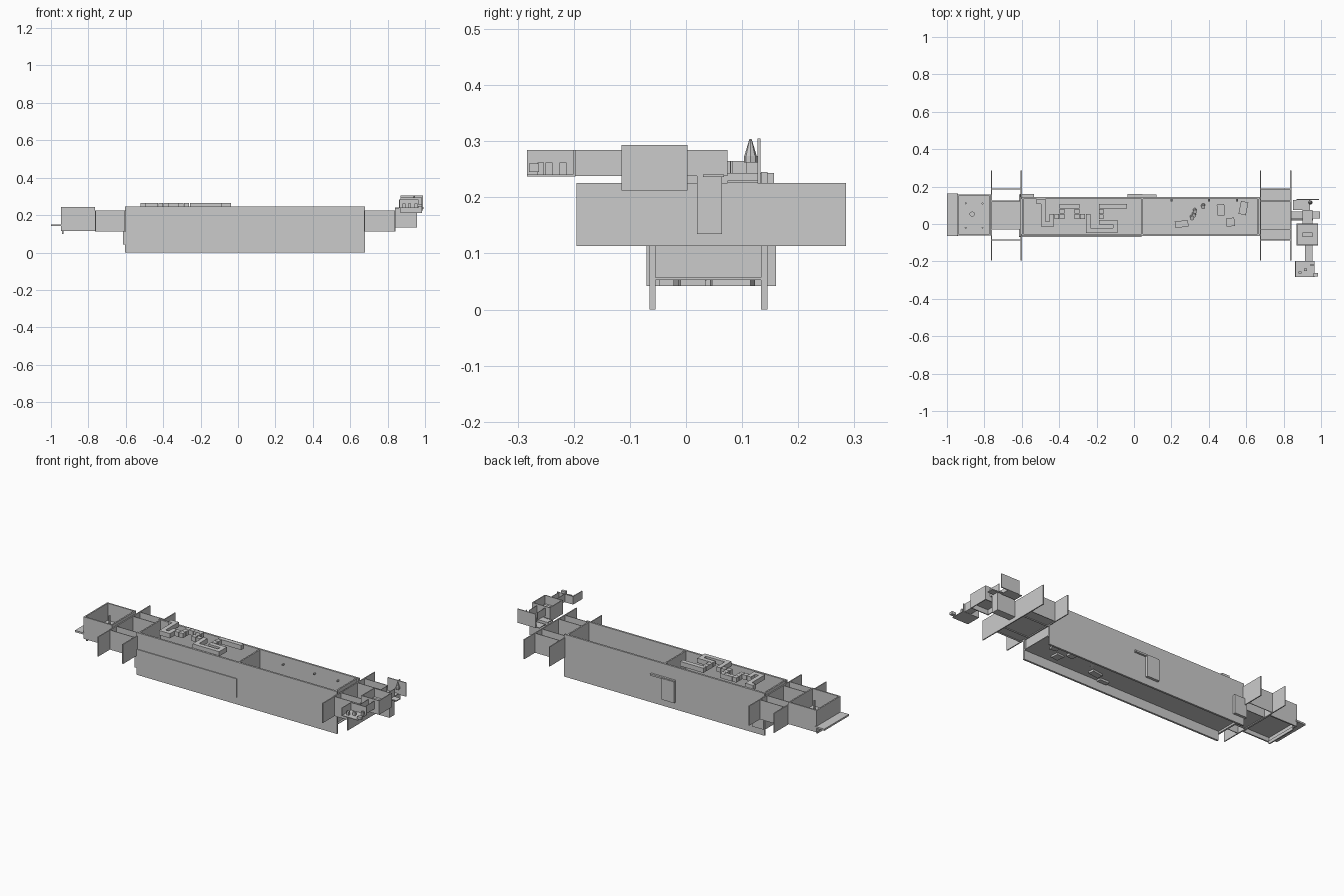
import bpy, math

def box(name, x0, x1, y0, y1, z0, z1, rot=0.0):
    bpy.ops.mesh.primitive_cube_add(size=1, location=((x0+x1)/2, (y0+y1)/2, (z0+z1)/2),
                                    rotation=(0, 0, rot))
    o = bpy.context.object
    o.name = name
    o.scale = (x1-x0, y1-y0, z1-z0)
    return o

def room(name, x0, x1, y0, y1, z0, z1, t=0.005, sides="NSEW", floor=None):
    """Open-topped room made of thin walls and a floor slab."""
    if "S" in sides: box(name+"_front_wall", x0, x1, y0, y0+t, z0, z1)
    if "N" in sides: box(name+"_back_wall", x0, x1, y1-t, y1, z0, z1)
    if "W" in sides: box(name+"_left_wall", x0, x0+t, y0, y1, z0, z1)
    if "E" in sides: box(name+"_right_wall", x1-t, x1, y0, y1, z0, z1)
    f = z0 if floor is None else floor
    box(name+"_floor", x0, x1, y0, y1, f, f+0.004)

def rod(name, x, y, z, r, h, n=8, tilt=0):
    bpy.ops.mesh.primitive_cylinder_add(vertices=n, radius=r, depth=h, location=(x, y, z),
                                        rotation=(tilt, 0, 0))
    bpy.context.object.name = name

# Long central hall, divided in two, with a low floor
room("hall", -0.605, 0.68, -0.065, 0.145, 0.0, 0.245, t=0.011, sides="NS", floor=0.053)
for x in (-0.595, 0.043, 0.665):
    box("hall_cross_wall", x-0.004, x+0.004, -0.056, 0.137, 0.055, 0.243)

# Slightly proud panels on the hall sides
box("front_side_panel", -0.615, 0.04, -0.07, -0.064, 0.042, 0.15)
box("end_panel", -0.615, -0.605, -0.07, 0.157, 0.042, 0.113)
box("back_end_panel", -0.61, -0.535, 0.144, 0.16, 0.042, 0.15)
box("back_alcove", -0.035, 0.12, 0.144, 0.157, 0.16, 0.17)
box("back_alcove", -0.035, 0.045, 0.144, 0.16, 0.042, 0.165)

# Wide partition plates on either side of both connecting passages
for x in (-0.762, -0.603, 0.677, 0.838):
    box("partition_plate", x-0.003, x+0.003, -0.195, 0.285, 0.113, 0.226)

# Passage walls and floors
for x0, x1 in ((-0.762, -0.603), (0.677, 0.838)):
    for y in (0.187, 0.123, -0.028, -0.086):
        box("passage_wall", x0, x1, y-0.002, y+0.002, 0.113, 0.226)
box("left_passage_floor", -0.762, -0.603, -0.028, 0.123, 0.118, 0.122)
box("right_passage_floor", 0.677, 0.838, -0.086, 0.187, 0.118, 0.122)

# Left end room with its projecting ledge
room("left_room", -0.947, -0.765, -0.062, 0.157, 0.116, 0.243, t=0.008, floor=0.14)
box("left_ledge", -1.0, -0.94, -0.064, 0.162, 0.141, 0.151)
box("left_foot", -0.94, -0.933, -0.05, 0.14, 0.1, 0.118)
for x in (-0.9, -0.81):
    for y in (-0.02, 0.11):
        rod("left_room_post", x, y, 0.17, 0.005, 0.055)
rod("left_room_pedestal", -0.865, 0.053, 0.155, 0.014, 0.025, 10)

# Winding path of cubes
path = [(-.51, .12), (-.485, .12), (-.485, 0), (-.44, 0), (-.44, .04), (-.385, .04),
        (-.385, .095), (-.305, .095), (-.305, .04), (-.245, .04), (-.245, -.035),
        (-.10, -.035), (-.10, .01), (-.175, .01), (-.175, .095), (-.05, .095)]
s = 0.0125
for (ax, ay), (bx, by) in zip(path, path[1:]):
    n = max(1, round(math.hypot(bx-ax, by-ay)/0.025))
    for i in range(n):
        x, y = ax+(bx-ax)*i/n, ay+(by-ay)*i/n
        box("path_cube", x-s, x+s, y-s, y+s, 0.238, 0.265)
x, y = path[-1]
box("path_cube", x-s, x+s, y-s, y+s, 0.238, 0.265)

# Loose crates and rubble in the right half of the hall
for x, y, w, d, h, r in ((0.255, 0.0, .07, .035, .03, .15), (0.465, .075, .04, .06, .05, .1),
                         (0.515, .01, .045, .045, .04, .1), (0.585, .085, .04, .07, .03, -.2),
                         (0.175, -.035, .06, .025, .02, 0)):
    box("crate", x-w/2, x+w/2, y-d/2, y+d/2, 0.042, 0.042+h, r)
for x, y in ((.31, .035), (.325, .07), (.37, .095), (.32, .05)):
    rod("barrel", x, y, 0.07, 0.011, 0.035, 10, tilt=0.3)
for x in (0.2, 0.4, 0.55):
    rod("wall_peg", x, 0.13, 0.2, 0.005, 0.02, 8, tilt=math.pi/2)

# Small upper rooms at the right end
room("upper_room", 0.87, 0.985, -0.115, 0.003, 0.212, 0.293, floor=0.24)
room("upper_corridor", 0.915, 0.955, -0.197, -0.115, 0.238, 0.284, t=0.003, sides="EW")
room("far_room", 0.862, 0.965, -0.283, -0.197, 0.237, 0.284, t=0.004, sides="WN")
box("far_room_step", 0.96, 0.985, -0.28, -0.262, 0.245, 0.26)
for x, y in ((.88, -.265), (.91, -.25), (.945, -.225)):
    box("far_room_block", x, x+.015, y, y+.012, 0.241, 0.262)
box("upper_room_table", 0.9, 0.955, -0.07, -0.045, 0.243, 0.262)

# Entry block and cross corridor
room("entry_shaft", 0.84, 0.957, 0.02, 0.064, 0.135, 0.238, t=0.003, sides="NSE")
box("cross_corridor_floor", 0.84, 0.995, 0.03, 0.068, 0.236, 0.241)
room("cross_corridor", 0.9, 0.955, 0.003, 0.074, 0.238, 0.284, t=0.003, sides="EW")
box("entry_ledge", 0.85, 0.94, 0.074, 0.128, 0.226, 0.23)

# Free-standing back panel with a small caged lamp
box("back_panel", 0.87, 0.988, 0.127, 0.133, 0.225, 0.305)
rod("lamp_base", 0.943, 0.115, 0.268, 0.012, 0.012, 8)
bpy.ops.mesh.primitive_cone_add(vertices=8, radius1=0.011, radius2=0.002, depth=0.03,
                                location=(0.943, 0.115, 0.289))
bpy.context.object.name = "lamp_cage"
